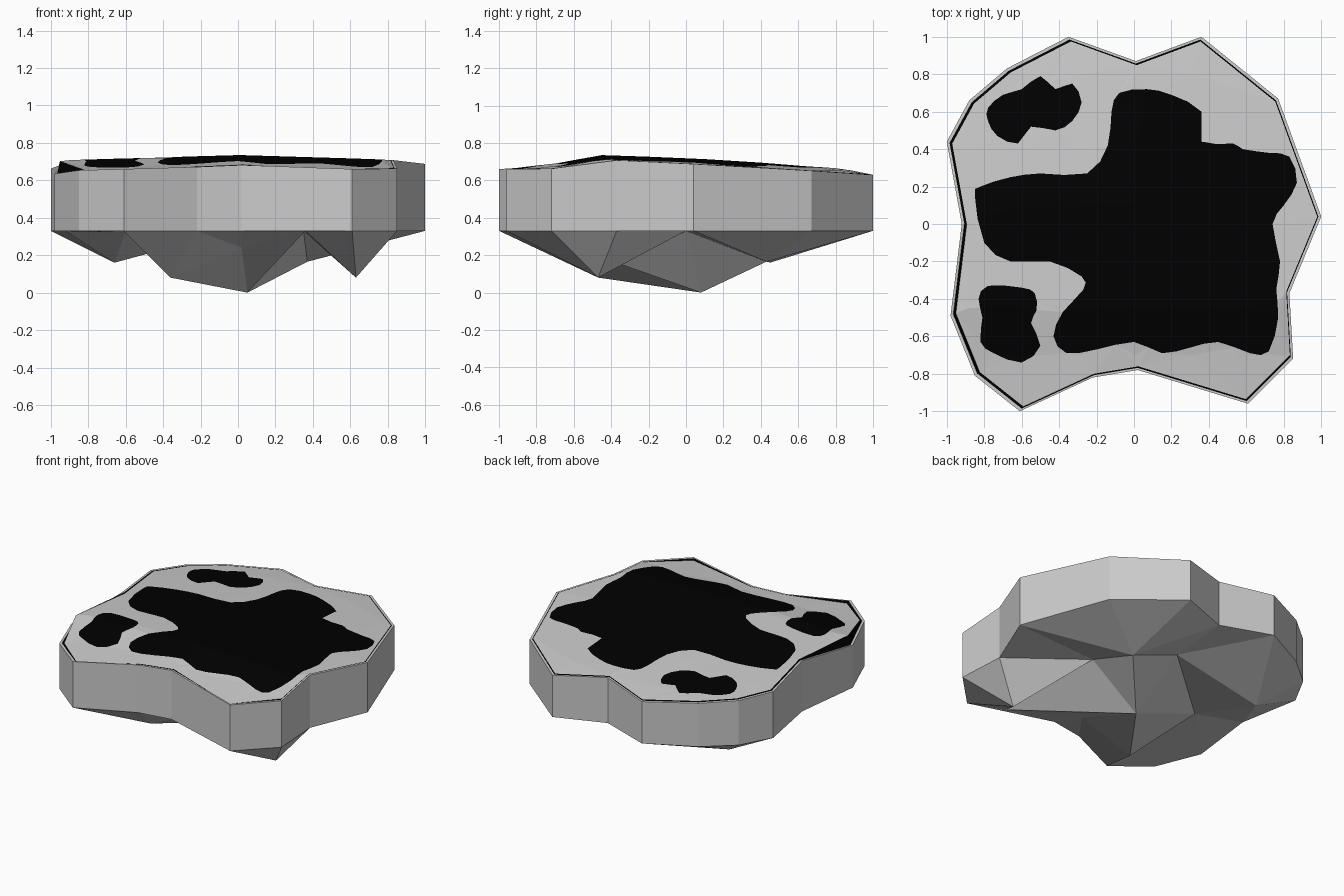
import bpy
from mathutils import Vector
from mathutils.geometry import delaunay_2d_cdt

if "Cube" in bpy.data.objects:
    bpy.data.objects.remove(bpy.data.objects["Cube"])

# Island outline seen from above, counter-clockwise
OUTLINE = [(1, .04), (.77, .67), (.36, 1), (.01, .87), (-.35, 1), (-.68, .83),
           (-.88, .66), (-1, .44), (-.92, 0), (-.98, -.49), (-.85, -.81), (-.61, -1),
           (-.22, -.82), (.02, -.78), (.61, -.96), (.85, -.72), (.83, -.37)]
# Hanging spikes and the valleys between them
UNDERSIDE = [(.05, .08, 0), (-.36, -.47, .08), (.63, -.47, .08), (.37, .43, .165),
             (-.66, .45, .16), (.35, 0, .33), (-.03, .4, .33), (-.6, -.1, .32),
             (.02, -.5, .24), (.36, -.86, .33)]
N = len(OUTLINE)
# Ridges and creases joining those points (negative = outline corner, -1 is the first)
CREASES = [(2, 5), (0, 5), (3, 5), (3, 6), (0, 6), (0, 1), (2, 9), (5, 9), (1, 8), (8, 9),
           (0, 8), (0, 9), (0, 7), (1, 7), (4, 7), (4, 6), (3, -1), (5, -17), (2, -17),
           (7, -12), (1, -12)]
# Dark ground patches
MAIN = [(.36, .44), (.36, .6), (.2, .69), (.07, .72), (-.08, .7), (-.12, .6), (-.14, .42),
        (-.25, .27), (-.5, .27), (-.66, .25), (-.82, .2), (-.85, .15), (-.8, -.1),
        (-.66, -.2), (-.45, -.2), (-.28, -.28), (-.27, -.35), (-.38, -.47), (-.43, -.6),
        (-.36, -.69), (-.2, -.67), (0, -.63), (.15, -.69), (.3, -.66), (.45, -.63),
        (.62, -.69), (.72, -.68), (.77, -.5), (.76, -.35), (.78, -.2), (.74, 0), (.8, .1),
        (.87, .22), (.83, .36), (.72, .38), (.58, .4), (.53, .43)]
BACK = [(-.28, .65), (-.33, .75), (-.42, .72), (-.5, .79), (-.6, .72), (-.7, .69),
        (-.78, .62), (-.78, .55), (-.73, .47), (-.62, .43), (-.55, .52), (-.42, .5), (-.33, .55)]
FRONT = [(-.53, -.37), (-.6, -.34), (-.78, -.33), (-.83, -.4), (-.81, -.5), (-.82, -.63),
         (-.75, -.69), (-.6, -.74), (-.5, -.65), (-.55, -.53), (-.52, -.46)]
PROFILE = [(-1, .66), (-.7, .69), (-.45, .735), (0, .72), (.4, .695), (.8, .665), (1, .64)]
BASE_Z = .33

dark = bpy.data.materials.new("dark_ground")
dark.diffuse_color = (0, 0, 0, 1)
dark.use_nodes = True
dark.node_tree.nodes["Principled BSDF"].inputs["Base Color"].default_value = dark.diffuse_color


def height(x, y):
    """Ground height: side profile, falling gently away from the middle."""
    y = max(-1, min(1, y))
    for (y0, z0), (y1, z1) in zip(PROFILE, PROFILE[1:]):
        if y <= y1:
            return z0 + (z1 - z0) * (y - y0) / (y1 - y0) - .03 * abs(x)


def rounded(loop):
    """Soften a patch outline with one midpoint per side on a smooth curve."""
    out, m = [], len(loop)
    for i in range(m):
        a, b, c, d = (Vector(loop[(i + j) % m]) for j in (-1, 0, 1, 2))
        out += [b, (b + c) * .5625 - (a + d) * .0625]
    return out


def add_mesh(name, verts, faces, mat=None):
    used = sorted({i for f in faces for i in f})
    remap = {v: i for i, v in enumerate(used)}
    me = bpy.data.meshes.new(name)
    me.from_pydata([verts[i] for i in used], [], [[remap[i] for i in f] for f in faces])
    if mat:
        me.materials.append(mat)
    ob = bpy.data.objects.new(name, me)
    bpy.context.collection.objects.link(ob)
    return ob


def triangulate(loops, extra, edges=()):
    pts, polys = [], []
    for lp in loops:
        polys.append(list(range(len(pts), len(pts) + len(lp))))
        pts += [Vector(p) for p in lp]
    pts += [Vector(p[:2]) for p in extra]
    v, _, f, ov, _, of = delaunay_2d_cdt(pts, list(edges), polys, 1, 1e-5)
    return v, f, ov, of


def scaled(k):
    return [(x * k, y * k) for x, y in OUTLINE]


# Rock: faceted underside, upright walls and a narrow lip
edges = [(N + a, N + b if b >= 0 else -b - 1) for a, b in CREASES]
v, f, ov, _ = triangulate([OUTLINE], UNDERSIDE, edges)
verts = [(p.x, p.y, UNDERSIDE[o[0] - N][2] if o and o[0] >= N else BASE_Z)
         for p, o in zip(v, ov)]
faces = [list(reversed(t)) for t in f]
rim_z = [height(x, y) for x, y in OUTLINE]
rim_z[9] = .635
rim_z[11] = rim_z[14] = .66
start = len(verts)
for ring, zs in ((OUTLINE, [BASE_Z] * N), (OUTLINE, rim_z), (scaled(.985), rim_z)):
    verts += [(x, y, z) for (x, y), z in zip(ring, zs)]
for r in range(2):
    for i in range(N):
        a, b = start + r * N + i, start + r * N + (i + 1) % N
        faces.append([a, b, b + N, a + N])
add_mesh("rock_base", verts, faces)

# Dark seam between lip and ground, wider towards the left
inner = [(x + .004, y) for x, y in scaled(.975)]
verts = ([(x, y, z) for (x, y), z in zip(scaled(.985), rim_z)]
         + [(x, y, height(x, y)) for x, y in inner])
add_mesh("edge_seam", verts,
         [[i, (i + 1) % N, N + (i + 1) % N, N + i] for i in range(N)], dark)

# Ground surface, split into pale soil and dark patches
grid = [(i * .3 + .01, y) for i in range(-3, 4) for y in (-.7, -.45, -.2, .1, .4, .8)]
v, f, _, of = triangulate([inner] + [rounded(p) for p in (MAIN, BACK, FRONT)], grid)
verts = [(p.x, p.y, height(p.x, p.y)) for p in v]
for k, name in enumerate(("top_soil", "main_patch", "back_patch", "front_patch")):
    part = [t for t, o in zip(f, of) if 0 in o and max(o) == k]
    add_mesh(name, verts, part, dark if k else None)
